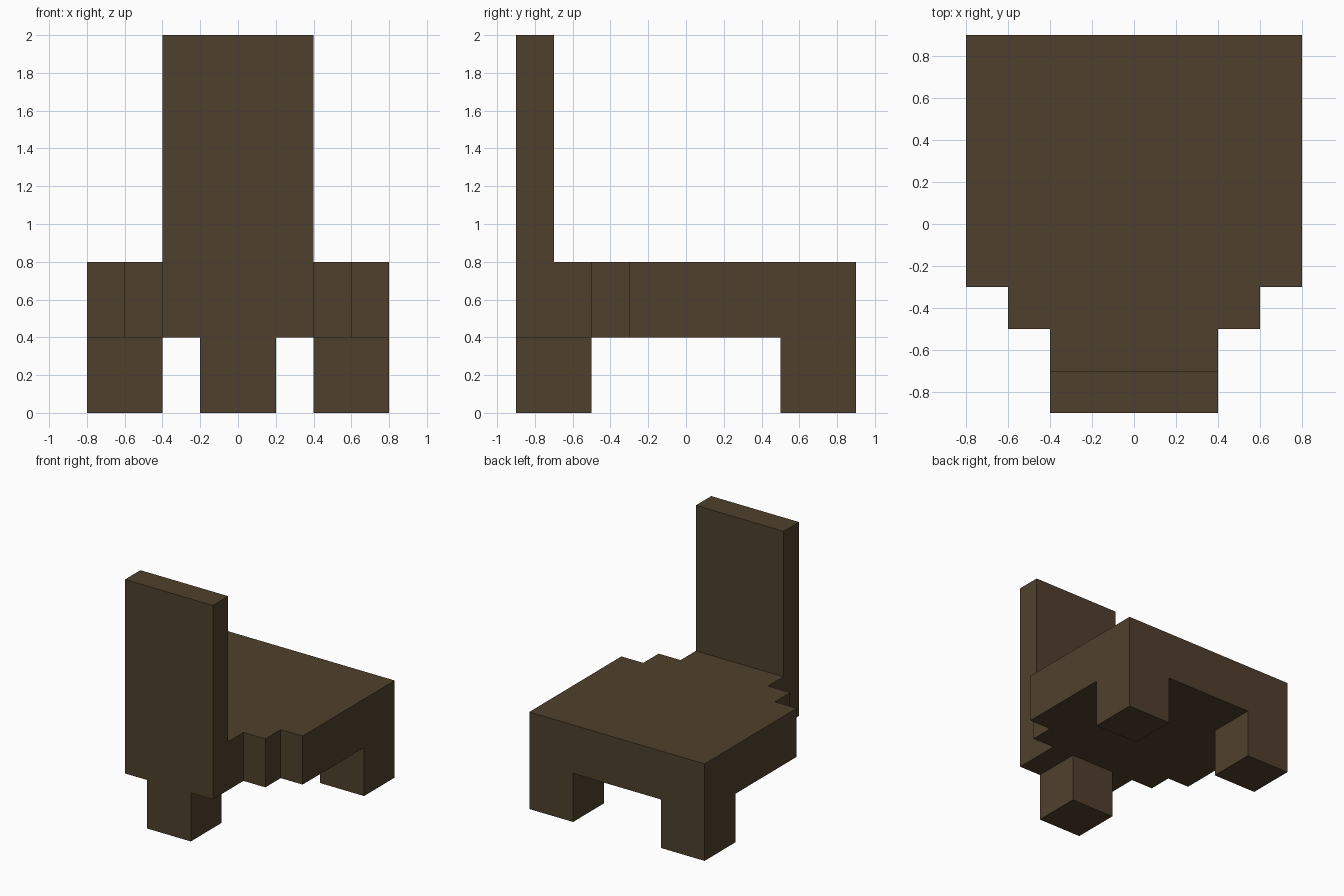
import bpy
import bmesh

cube = bpy.data.objects.get("Cube")
if cube:
    bpy.data.objects.remove(cube, do_unlink=True)

# Single dark wood colour
wood = bpy.data.materials.new("dark_brown_wood")
wood.use_nodes = True
colour = (0.078, 0.051, 0.026, 1.0)
wood.diffuse_color = colour
bsdf = wood.node_tree.nodes["Principled BSDF"]
bsdf.inputs["Base Color"].default_value = colour
bsdf.inputs["Roughness"].default_value = 0.9


def prism(name, outline, z0, z1):
    """Extrude a flat outline straight up from z0 to z1."""
    bm = bmesh.new()
    face = bm.faces.new([bm.verts.new((x, y, z0)) for x, y in outline])
    ext = bmesh.ops.extrude_face_region(bm, geom=[face], use_keep_orig=True)
    top = [v for v in ext["geom"] if isinstance(v, bmesh.types.BMVert)]
    bmesh.ops.translate(bm, verts=top, vec=(0, 0, z1 - z0))
    bmesh.ops.recalc_face_normals(bm, faces=bm.faces)
    mesh = bpy.data.meshes.new(name)
    bm.to_mesh(mesh)
    bm.free()
    mesh.materials.append(wood)
    obj = bpy.data.objects.new(name, mesh)
    bpy.context.collection.objects.link(obj)
    return obj


def box(name, x0, x1, y0, y1, z0, z1):
    return prism(name, [(x0, y0), (x1, y0), (x1, y1), (x0, y1)], z0, z1)


# Thick seat, stepping inwards towards the backrest
half = [(0.4, -0.9), (0.4, -0.5), (0.6, -0.5), (0.6, -0.3), (0.8, -0.3), (0.8, 0.9)]
prism("seat", half + [(-x, y) for x, y in reversed(half)], 0.4, 0.8)

# Upright backrest
box("backrest", -0.4, 0.4, -0.9, -0.7, 0.8, 2.0)

# Three stubby legs: one under the backrest, two at the wide end
box("centre_leg", -0.2, 0.2, -0.9, -0.5, 0.0, 0.4)
for name, x in (("left_leg", 0.6), ("right_leg", -0.6)):
    box(name, x - 0.2, x + 0.2, 0.5, 0.9, 0.0, 0.4)
